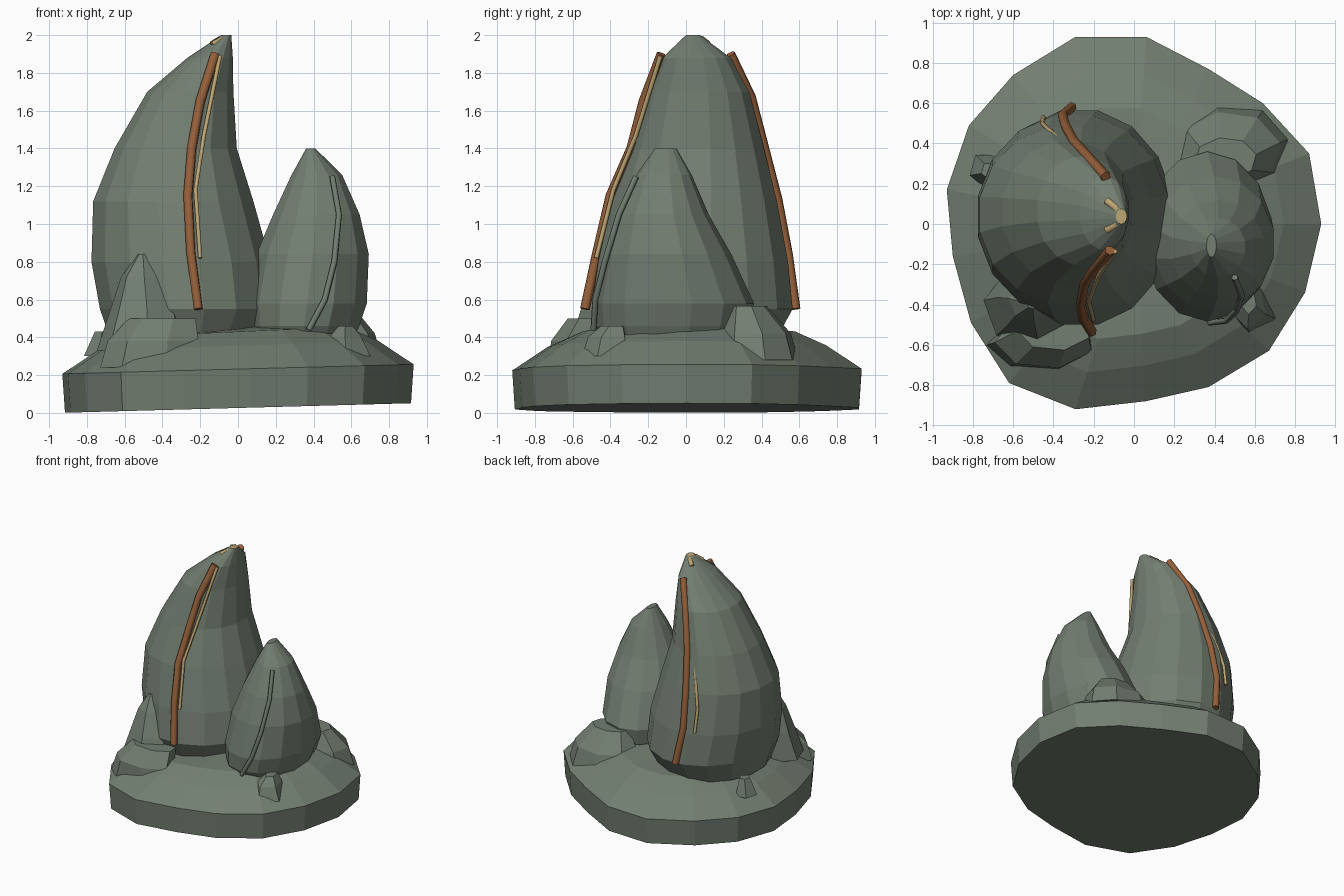
import bpy
from math import sin, cos, pi
from mathutils import Vector

cube = bpy.data.objects.get("Cube")
if cube:
    bpy.data.objects.remove(cube, do_unlink=True)


def material(name, rgb):
    m = bpy.data.materials.new(name)
    m.use_nodes = True
    m.diffuse_color = (*rgb, 1)
    m.node_tree.nodes["Principled BSDF"].inputs["Base Color"].default_value = (*rgb, 1)
    return m


stone = material("grey green stone", (0.17, 0.21, 0.165))
copper = material("copper brown", (0.30, 0.115, 0.042))
sand = material("pale sand", (0.52, 0.38, 0.17))


def skin(name, rings, mats):
    """Join matching rings of points with quads and close both ends."""
    n = len(rings[0])
    faces = [tuple(reversed(range(n)))]
    for r in range(len(rings) - 1):
        for i in range(n):
            a, b = r * n + i, r * n + (i + 1) % n
            faces.append((a, b, b + n, a + n))
    faces.append(tuple(range((len(rings) - 1) * n, len(rings) * n)))
    me = bpy.data.meshes.new(name)
    me.from_pydata([p for ring in rings for p in ring], [], faces)
    for m in mats:
        me.materials.append(m)
    me.polygons[-1].material_index = len(mats) - 1
    ob = bpy.data.objects.new(name, me)
    bpy.context.collection.objects.link(ob)
    return ob


def loft(name, sections, sides, turn=0.0, mats=(stone,)):
    """Stack of ellipses, each given as height, x range and y range."""
    rings = []
    for z, x0, x1, y0, y1 in sections:
        ring = []
        for i in range(sides):
            a = 2 * pi * i / sides + turn
            ring.append(((x0 + x1) / 2 + (x1 - x0) / 2 * cos(a),
                         (y0 + y1) / 2 + (y1 - y0) / 2 * sin(a), z))
        rings.append(ring)
    return skin(name, rings, mats)


def tube(name, points, radius, mat, sides=6):
    pts = [Vector(p) for p in points]
    cu = bpy.data.curves.new(name, "CURVE")
    cu.dimensions = "3D"
    cu.bevel_depth = radius
    cu.bevel_resolution = 1
    cu.use_fill_caps = True
    sp = cu.splines.new("POLY")
    sp.points.add(len(pts) - 1)
    for p, co in zip(sp.points, pts):
        p.co = (*co, 1)
    cu.materials.append(mat)
    ob = bpy.data.objects.new(name, cu)
    bpy.context.collection.objects.link(ob)
    return ob


# Tilted, irregular base slab with a sloping shoulder
outline = [(.93, 0), (.87, .35), (.64, .6), (.37, .77), (.06, .93), (-.29, .93),
           (-.6, .74), (-.82, .49), (-.93, .17), (-.9, -.16), (-.81, -.49),
           (-.62, -.79), (-.29, -.92), (.06, -.88), (.37, -.81), (.67, -.63), (.85, -.34)]
levels = [(.985, .026), (1, .232), (.8, .355), (.62, .43), (.2, .45)]
skin("base", [[(x * s, y * s, z + .027 * x) for x, y in outline] for s, z in levels], [stone])

# Tall leaning horn with a pale cap
loft("tall_horn", [
    (.38, -.68, .12, -.43, .48), (.55, -.74, .20, -.51, .575), (.80, -.785, .18, -.475, .55),
    (1.12, -.775, .09, -.40, .49), (1.40, -.66, .0, -.30, .42), (1.70, -.485, -.02, -.21, .34),
    (1.88, -.27, -.025, -.13, .24), (2.0, -.09, -.035, .0, .075)], 16, pi / 16, (stone, sand))
tube("tip_mark", [(-.135, .115, 1.95), (-.09, .08, 1.978), (-.062, .035, 1.978),
                  (-.09, -.003, 1.972), (-.135, -.03, 1.945)], .02, sand)

# Short horn
loft("short_horn", [
    (.38, .08, .61, -.43, .28), (.46, .05, .65, -.475, .335), (.58, .04, .69, -.485, .36),
    (.84, .09, .70, -.43, .24), (1.05, .18, .65, -.36, .12), (1.26, .28, .555, -.265, .03),
    (1.40, .36, .41, -.165, -.05)], 14, pi / 14)

# Ridges running down the horns
tube("front_ridge", [(-.12, -.13, 1.9), (-.2, -.225, 1.65), (-.245, -.29, 1.4),
                     (-.265, -.4, 1.15), (-.25, -.47, .85), (-.21, -.535, .55)], .026, copper)
tube("back_ridge", [(-.14, .235, 1.9), (-.24, .345, 1.67), (-.3, .41, 1.42),
                    (-.34, .485, 1.13), (-.355, .54, .84), (-.31, .58, .55)], .026, copper)
tube("front_thin_ridge", [(-.095, -.135, 1.89), (-.18, -.265, 1.47),
                          (-.225, -.385, 1.18), (-.2, -.475, .82)], .012, sand)
tube("back_thin_ridge", [(-.16, .24, 1.88), (-.31, .365, 1.5), (-.42, .465, 1.17),
                         (-.455, .5, 1.0), (-.45, .53, .82)], .012, sand)
tube("short_horn_ridge", [(.5, -.265, 1.25), (.535, -.355, 1.05), (.51, -.43, .8),
                          (.46, -.48, .6), (.375, -.49, .44)], .016, stone)

# Rocks around the feet of the horns
loft("pointed_rock", [(.33, -.75, -.25, -.62, -.2), (.54, -.68, -.31, -.56, -.22),
                      (.72, -.62, -.39, -.49, -.28), (.84, -.53, -.48, -.42, -.38)], 7, .3)
loft("flat_rock", [(.24, -.73, -.18, -.73, -.46), (.38, -.69, -.19, -.72, -.44),
                   (.5, -.58, -.21, -.63, -.42)], 7, .5)
loft("back_rock", [(.28, .18, .77, .15, .6), (.42, .21, .73, .17, .56),
                   (.565, .3, .61, .22, .43)], 8, .2)
loft("small_front_rock", [(.3, .45, .71, -.55, -.3), (.4, .48, .66, -.52, -.3),
                          (.46, .53, .61, -.45, -.32)], 5, .9)
loft("small_side_rock", [(.3, -.82, -.66, .18, .36), (.43, -.76, -.68, .22, .31)], 5, 2.2)
